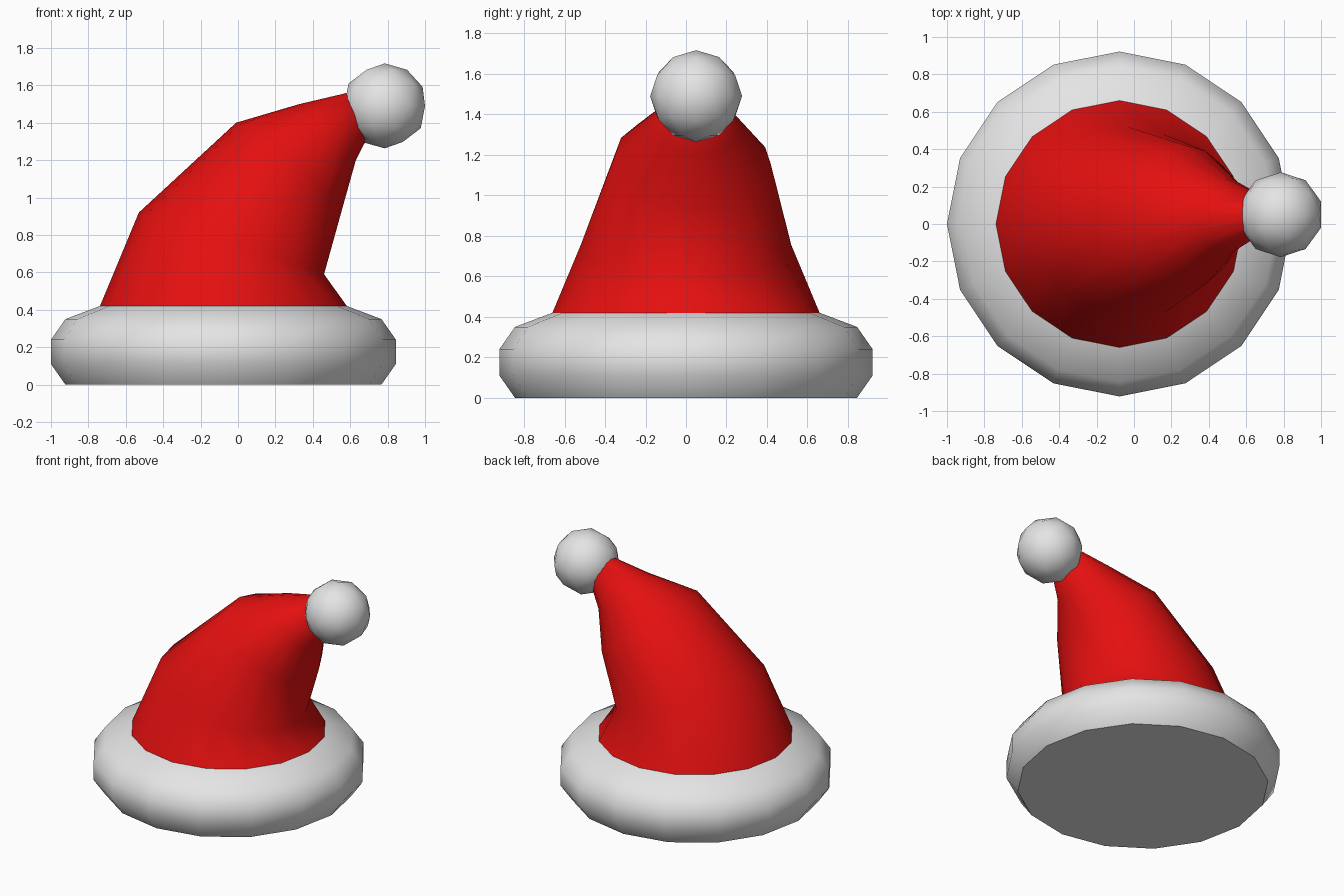
import bpy, bmesh, math
from mathutils import Vector

if "Cube" in bpy.data.objects:
    bpy.data.objects.remove(bpy.data.objects["Cube"])

SIDES = 16


def material(name, rgb):
    m = bpy.data.materials.new(name)
    m.diffuse_color = (*rgb, 1)
    m.use_nodes = True
    m.node_tree.nodes["Principled BSDF"].inputs["Base Color"].default_value = m.diffuse_color
    return m


white = material("fluffy white", (0.78, 0.78, 0.78))
red = material("bright red", (0.78, 0.005, 0.005))


def finish(name, bm, mat, angle):
    bmesh.ops.recalc_face_normals(bm, faces=bm.faces)
    me = bpy.data.meshes.new(name)
    bm.to_mesh(me)
    bm.free()
    me.materials.append(mat)
    ob = bpy.data.objects.new(name, me)
    bpy.context.collection.objects.link(ob)
    bpy.ops.object.select_all(action='DESELECT')
    ob.select_set(True)
    bpy.context.view_layer.objects.active = ob
    bpy.ops.object.shade_smooth_by_angle(angle=math.radians(angle))
    return ob


def loft(rings, cap_start=False, cap_end=False):
    """Skin elliptical rings given as (centre, first half axis, second half axis)."""
    bm = bmesh.new()
    loops = []
    for c, a, b in rings:
        c, a, b = Vector(c), Vector(a), Vector(b)
        ts = [2 * math.pi * i / SIDES for i in range(SIDES)]
        loops.append([bm.verts.new(c + a * math.cos(t) + b * math.sin(t)) for t in ts])
    for lo, hi in zip(loops, loops[1:]):
        for i in range(SIDES):
            j = (i + 1) % SIDES
            bm.faces.new((lo[i], lo[j], hi[j], hi[i]))
    if cap_start:
        bm.faces.new(loops[0])
    if cap_end:
        bm.faces.new(loops[-1])
    return bm


# Fur brim: turned profile, flat underside, open where the cloth starts
profile = [(0.845, 0), (0.922, 0.11), (0.922, 0.24), (0.845, 0.35), (0.66, 0.42)]
brim = loft([((-0.078, 0, z), (r, 0, 0), (0, r, 0)) for r, z in profile], cap_start=True)
finish("fur_brim", brim, white, 50)

# Cloth cone: rings tilt over towards +x
cone = loft([
    ((-0.078, 0, 0.42), (-0.66, 0, 0), (0, 0.66, 0)),
    ((-0.035, 0, 0.755), (-0.495, 0, 0.165), (0, 0.52, 0)),
    ((0.275, 0.035, 1.175), (-0.285, 0, 0.225), (0, 0.385, -0.025)),
    ((0.48, 0.045, 1.35), (-0.15, 0, 0.15), (0, 0.205, 0)),
    ((0.685, 0.05, 1.475), (-0.035, 0, 0.1), (0, 0.1, 0)),
], cap_end=True)
finish("cloth_cone", cone, red, 80)

# Pompom on the tip
ball = bmesh.new()
bmesh.ops.create_icosphere(ball, subdivisions=2, radius=0.227)
bmesh.ops.translate(ball, verts=ball.verts, vec=(0.784, 0.05, 1.49))
finish("pompom", ball, white, 60)
